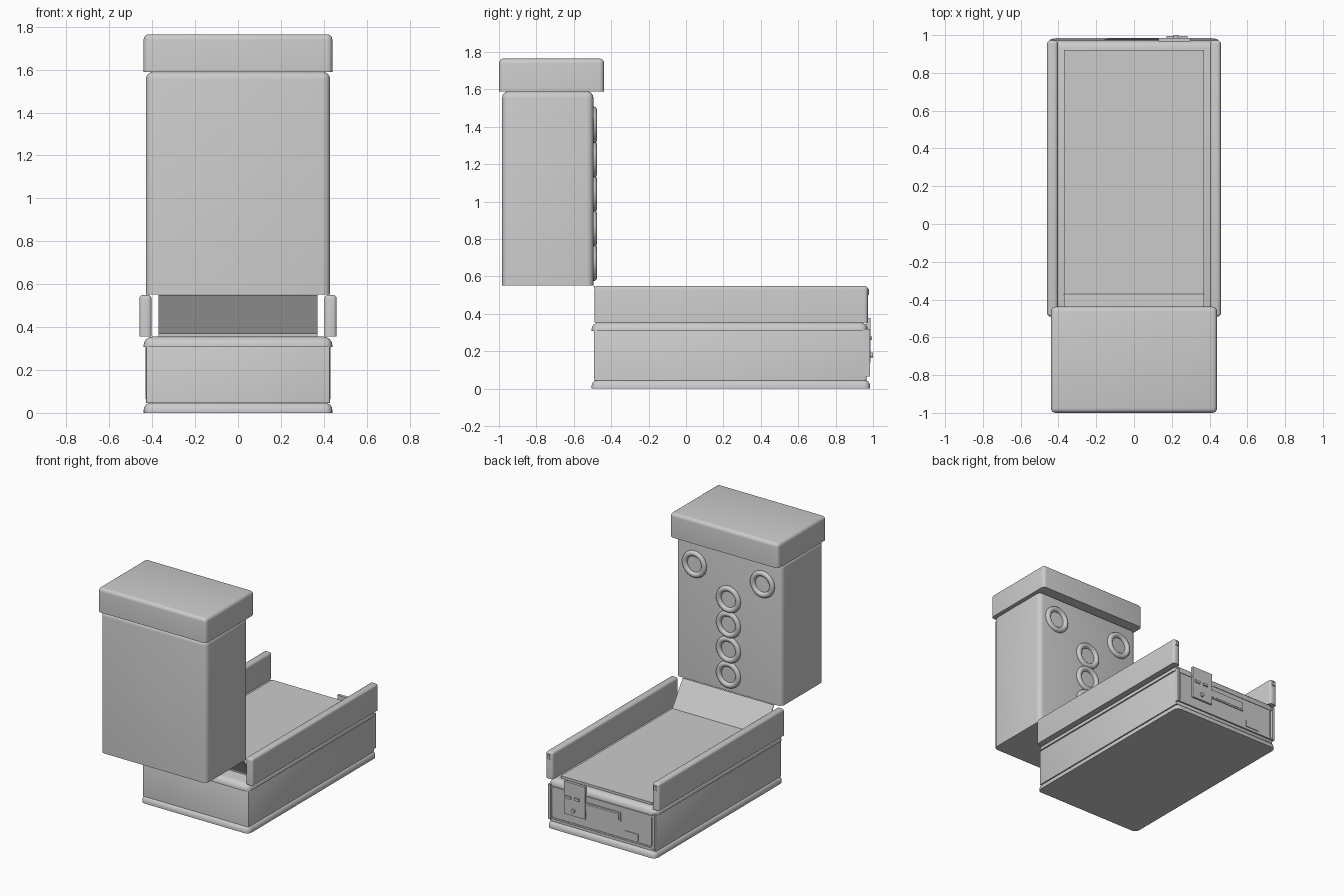
import bpy, bmesh, math

if "Cube" in bpy.data.objects:
    bpy.data.objects.remove(bpy.data.objects["Cube"])

grey = bpy.data.materials.new("plain_grey")
grey.diffuse_color = (0.6, 0.6, 0.6, 1)
grey.use_nodes = True
grey.node_tree.nodes["Principled BSDF"].inputs["Base Color"].default_value = grey.diffuse_color


def finish(name, bm):
    me = bpy.data.meshes.new(name)
    bmesh.ops.recalc_face_normals(bm, faces=bm.faces[:])
    bm.to_mesh(me)
    bm.free()
    me.materials.append(grey)
    ob = bpy.data.objects.new(name, me)
    bpy.context.collection.objects.link(ob)
    bpy.ops.object.select_all(action='DESELECT')
    ob.select_set(True)
    bpy.context.view_layer.objects.active = ob
    bpy.ops.object.shade_smooth_by_angle(angle=math.radians(35))
    return ob


def box(name, x0, x1, y0, y1, z0, z1, r=0.0, seg=4):
    """Box with rounded upright and top edges, and a sharp bottom."""
    bm = bmesh.new()
    bmesh.ops.create_cube(bm, size=1)
    for v in bm.verts:
        v.co = ((x0 + x1) / 2 + v.co.x * (x1 - x0),
                (y0 + y1) / 2 + v.co.y * (y1 - y0),
                (z0 + z1) / 2 + v.co.z * (z1 - z0))
    if r:
        mid = (z0 + z1) / 2
        edges = [e for e in bm.edges if max(v.co.z for v in e.verts) > mid]
        bmesh.ops.bevel(bm, geom=edges, offset=r, segments=seg,
                        profile=0.5, affect='EDGES')
    return finish(name, bm)


# Base with foot plate and rounded upper lip
box("foot_plate", -0.44, 0.44, -0.505, 0.985, 0, 0.048, 0.035)
box("base_body", -0.43, 0.43, -0.493, 0.965, 0.045, 0.32, 0.008, 2)
box("base_lip", -0.44, 0.44, -0.505, 0.972, 0.308, 0.355, 0.04)

# Bed board and sloping head board
box("bed_board", -0.37, 0.37, -0.372, 0.922, 0.35, 0.373)
bm = bmesh.new()
profile = [(-0.37, 0.373), (-0.49, 0.55), (-0.496, 0.55), (-0.38, 0.368)]
face = bm.faces.new([bm.verts.new((-0.37, y, z)) for y, z in profile])
out = bmesh.ops.extrude_face_region(bm, geom=[face])
bmesh.ops.translate(bm, vec=(0.74, 0, 0),
                    verts=[g for g in out["geom"] if isinstance(g, bmesh.types.BMVert)])
finish("head_slope", bm)

# Side rails with end caps
for s, side in ((-1, "left"), (1, "right")):
    xa, xb = sorted((s * 0.403, s * 0.46))
    box(side + "_rail", xa, xb, -0.49, 0.972, 0.355, 0.55, 0.018)
    xa, xb = sorted((s * 0.418, s * 0.446))
    box(side + "_rail_cap", xa, xb, 0.96, 0.979, 0.5, 0.535, 0.004, 1)

# Tower and its cap
box("tower", -0.43, 0.43, -0.983, -0.495, 0.552, 1.59, 0.035)
box("tower_cap", -0.44, 0.44, -1.0, -0.438, 1.588, 1.765, 0.025)

# Rings on the tower face
rings = [(0.276, 1.41), (-0.276, 1.41)] + [(0, 1.225 - 0.184 * i) for i in range(4)]
for i, (x, z) in enumerate(rings):
    bpy.ops.mesh.primitive_torus_add(location=(x, -0.495, z), rotation=(math.pi / 2, 0, 0),
                                     major_radius=0.078, minor_radius=0.02,
                                     major_segments=40, minor_segments=12)
    ob = bpy.context.object
    ob.name = "ring_%d" % (i + 1)
    ob.data.materials.append(grey)
    bpy.ops.object.shade_smooth_by_angle(angle=math.radians(35))

# End panel frame and fittings on the far end
for s, side in ((-1, "left"), (1, "right")):
    xa, xb = sorted((s * 0.412, s * 0.432))
    box(side + "_panel_strip", xa, xb, 0.955, 0.983, 0.065, 0.32)
box("end_panel", -0.40, 0.40, 0.96, 0.972, 0.07, 0.305)
for z in (0.068, 0.295):
    box("panel_trim", -0.412, 0.412, 0.96, 0.976, z, z + 0.012)
box("drawer_front", -0.155, 0.14, 0.965, 0.979, 0.197, 0.262)
box("drawer_inset", -0.14, 0.14, 0.965, 0.981, 0.207, 0.25)
box("label_plate", -0.295, -0.185, 0.965, 0.977, 0.09, 0.14)
box("latch_plate", 0.13, 0.30, 0.965, 0.986, 0.14, 0.378)

# Latch buttons
for x in (0.192, 0.262):
    box("latch_button", x - 0.02, x + 0.02, 0.98, 0.995, 0.26, 0.278)
bpy.ops.mesh.primitive_cylinder_add(vertices=20, radius=0.014, depth=0.025,
                                    location=(0.222, 0.9875, 0.18), rotation=(math.pi / 2, 0, 0))
bpy.context.object.name = "latch_knob"
bpy.context.object.data.materials.append(grey)
bpy.ops.object.shade_smooth_by_angle(angle=math.radians(35))
